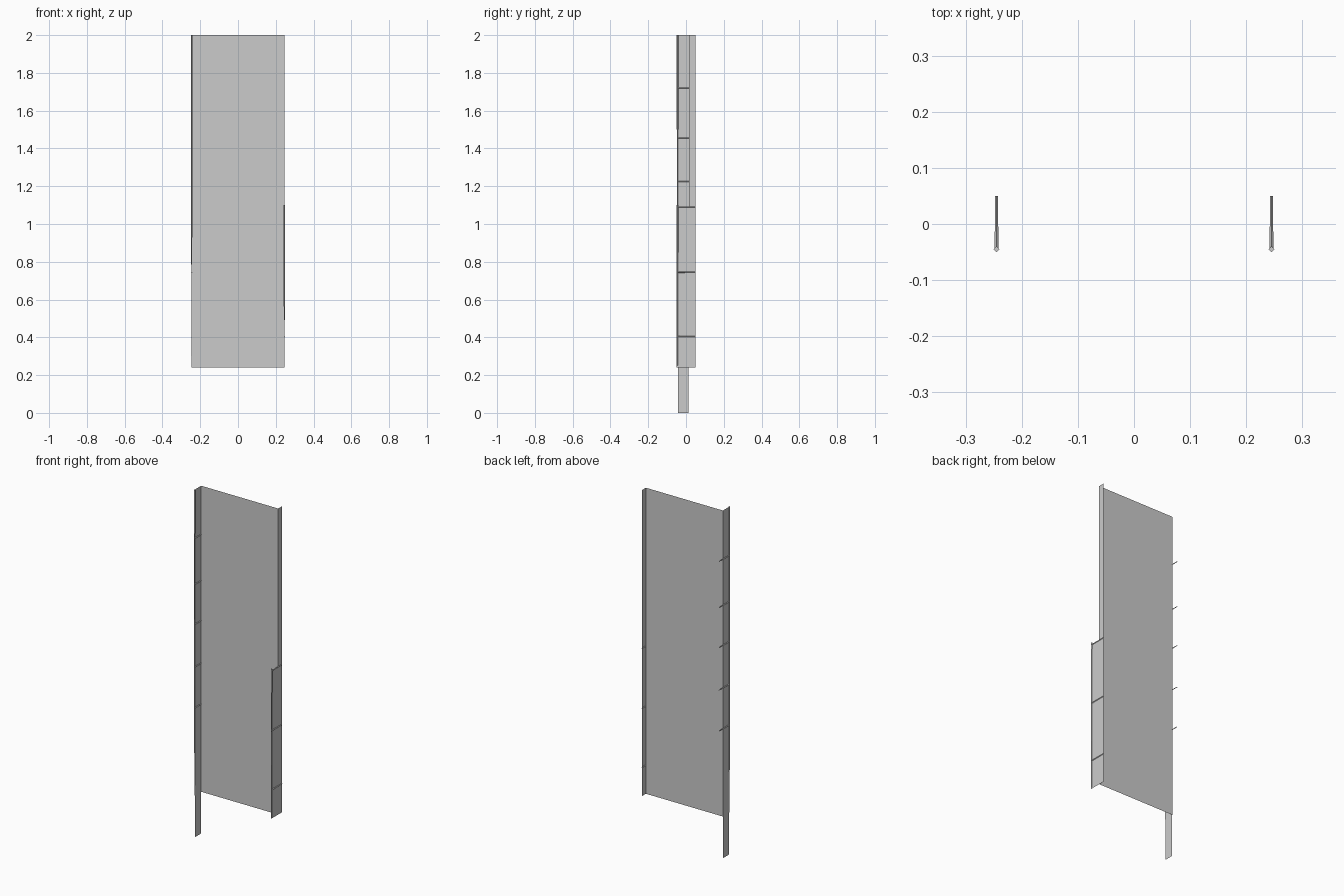
import bpy
import math
from mathutils import Vector

if "Cube" in bpy.data.objects:
    bpy.data.objects.remove(bpy.data.objects["Cube"])

HALF = 0.245      # distance of each side from the centre
BACK = 0.015      # depth of the main sheet
FRONT = -0.045    # depth of the upright rods


def sheet(name, corners):
    """Single flat sheet from four corners."""
    me = bpy.data.meshes.new(name)
    me.from_pydata(corners, [], [(0, 1, 2, 3)])
    ob = bpy.data.objects.new(name, me)
    bpy.context.collection.objects.link(ob)
    return ob


def side_sheet(name, x, y0, y1, z0, z1):
    return sheet(name, [(x, y0, z0), (x, y1, z0), (x, y1, z1), (x, y0, z1)])


def rod(name, a, b, r0, r1):
    """Four-sided tapered rod between two points."""
    a, b = Vector(a), Vector(b)
    d = b - a
    bpy.ops.mesh.primitive_cone_add(vertices=4, radius1=r0, radius2=r1,
                                    depth=d.length, location=(a + b) / 2)
    ob = bpy.context.object
    ob.name = name
    ob.rotation_euler = d.to_track_quat('Z', 'Y').to_euler()
    return ob


# Main sheet
sheet("main_panel", [(-HALF, BACK, 0.24), (HALF, BACK, 0.24),
                     (HALF, BACK, 2.0), (-HALF, BACK, 2.0)])

# Folded side strips
side_sheet("right_back_flange", HALF, BACK, 0.05, 0.24, 2.0)
side_sheet("right_lower_panel", HALF, -0.05, BACK, 0.24, 1.09)
side_sheet("left_panel", -HALF, FRONT, BACK, 0.24, 2.0)
side_sheet("left_leg", -HALF, -0.043, 0.012, 0.0, 0.24)

# Tapered upright rods along the front edges
rod("left_rod", (-HALF, FRONT, 0.30), (-HALF, FRONT, 2.0), 0.0015, 0.005)
rod("right_rod", (HALF, FRONT, 0.25), (HALF, FRONT, 1.10), 0.0015, 0.005)

# Short crossbars on each side
for side, x, heights in (("left", -HALF, (1.72, 1.455, 1.225, 0.98, 0.745)),
                         ("right", HALF, (1.09, 0.745, 0.405))):
    for i, z in enumerate(heights):
        rod(f"{side}_crossbar_{i + 1}", (x, FRONT, z), (x, 0.05, z), 0.0035, 0.0025)
